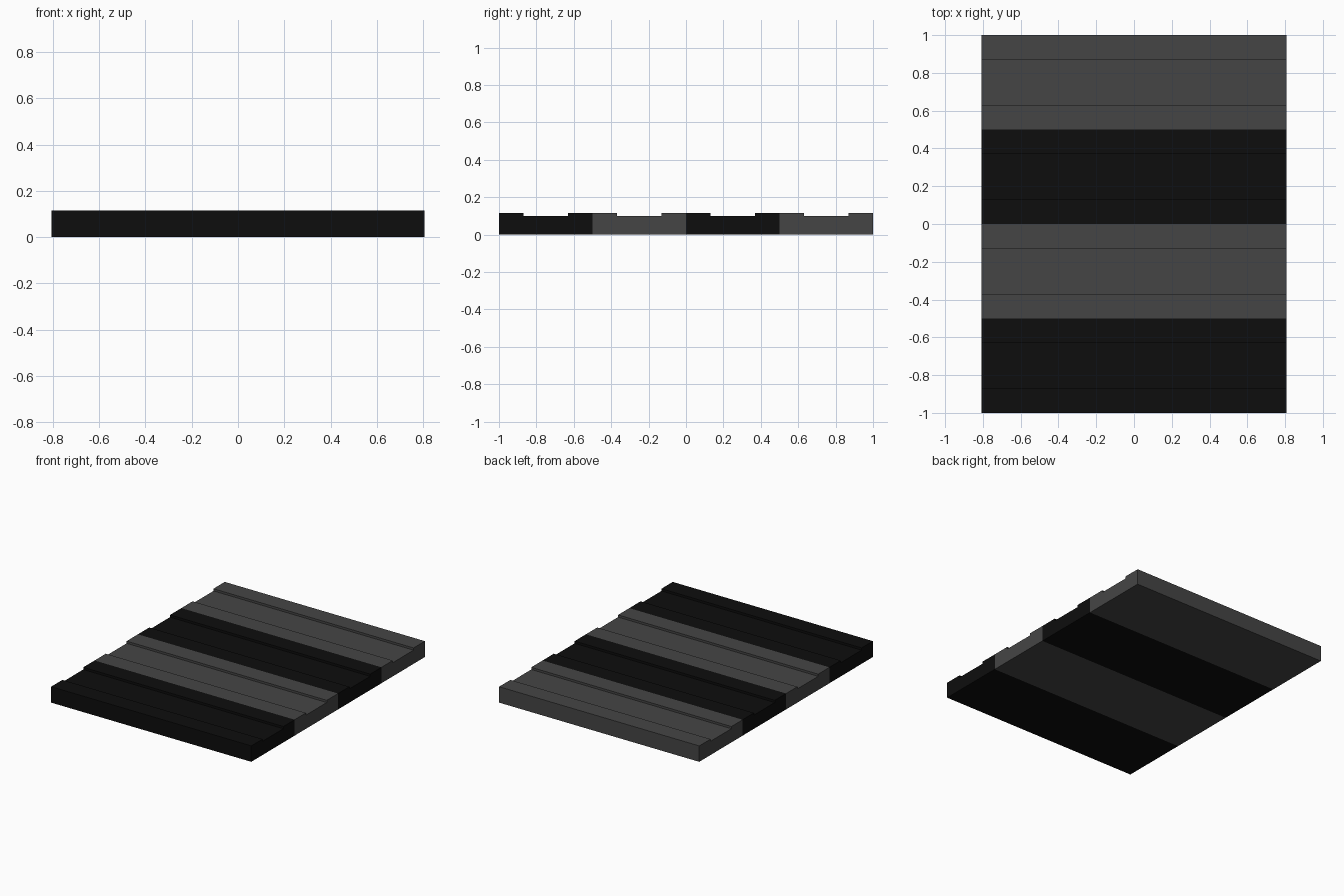
import bpy

if "Cube" in bpy.data.objects:
    bpy.data.objects.remove(bpy.data.objects["Cube"])

HALF_X = 0.807
TOP, GROOVE = 0.116, 0.1


def material(name, value):
    m = bpy.data.materials.new(name)
    m.diffuse_color = (value, value, value, 1)
    m.use_nodes = True
    m.node_tree.nodes["Principled BSDF"].inputs["Base Color"].default_value = m.diffuse_color
    return m


black = material("black", 0.004)
grey = material("grey", 0.06)


def plank(name, y0, mat):
    # side profile (y, z) with a shallow groove along the top, extruded in x
    profile = [(0, 0), (0.5, 0), (0.5, TOP), (0.37, TOP),
               (0.37, GROOVE), (0.13, GROOVE), (0.13, TOP), (0, TOP)]
    n = len(profile)
    verts = [(x, y0 + y, z) for x in (-HALF_X, HALF_X) for y, z in profile]
    faces = [(i, i + n, (i + 1) % n + n, (i + 1) % n) for i in range(n)]
    faces += [tuple(range(n))[::-1], tuple(range(n, 2 * n))]
    # consistent outward winding
    faces = [f[::-1] if len(f) == 4 else f for f in faces]
    faces = [f[::-1] if len(f) == 4 else f for f in faces]
    mesh = bpy.data.meshes.new(name)
    mesh.from_pydata(verts, [], faces)
    mesh.materials.append(mat)
    obj = bpy.data.objects.new(name, mesh)
    bpy.context.collection.objects.link(obj)


# four alternating grooved planks from front to back
for k in range(4):
    plank(f"plank_{k + 1}", -1 + 0.5 * k, grey if k % 2 else black)
